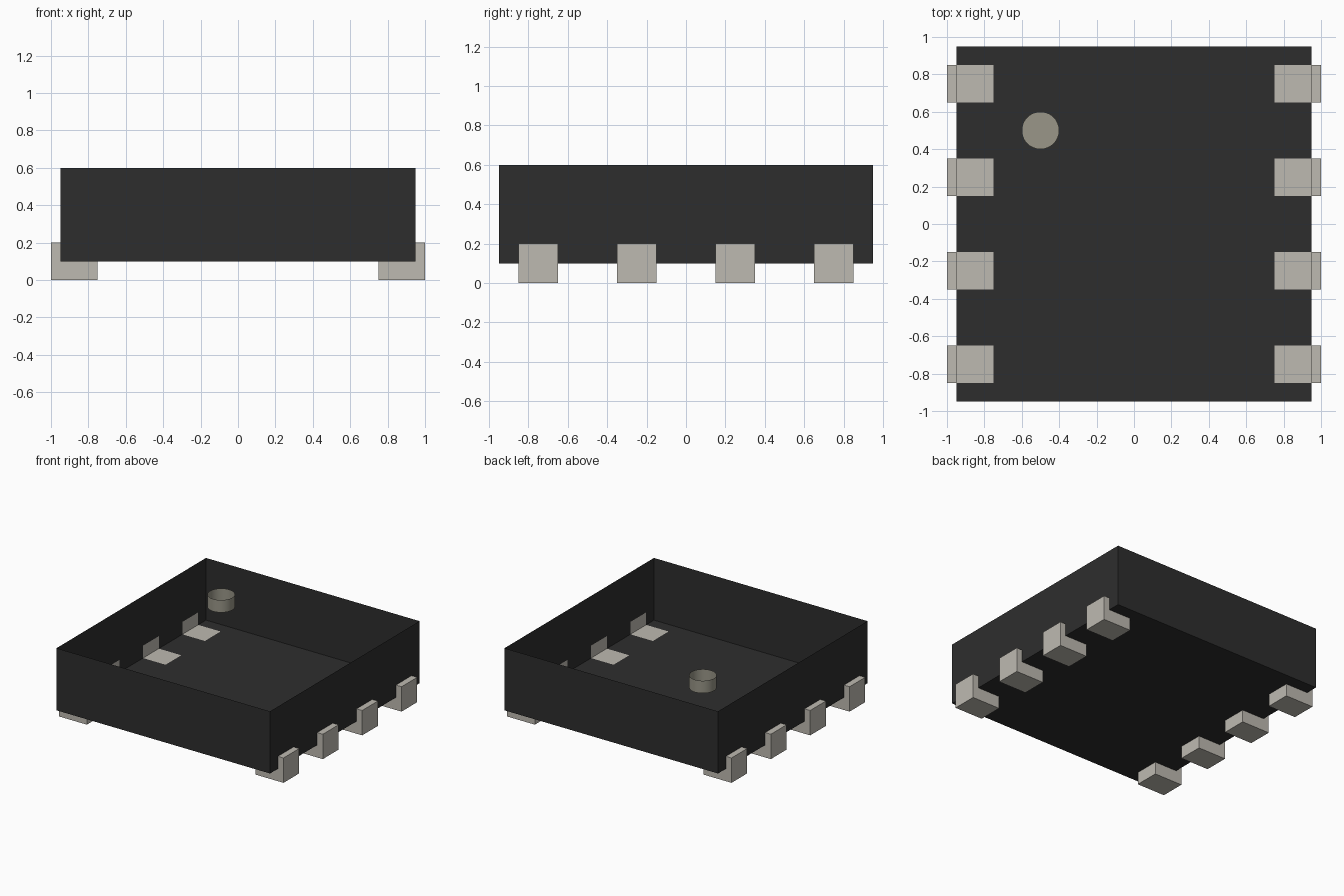
import bpy
import bmesh
from mathutils import Vector, Matrix

cube = bpy.data.objects.get("Cube")
if cube:
    bpy.data.objects.remove(cube, do_unlink=True)

HALF = 0.95                         # half width of the body
BOTTOM, TOP = 0.1, 0.6              # body height range
LEAD_ROWS = (-0.75, -0.25, 0.25, 0.75)
LEAD_HALF = 0.1                     # half width of one lead
FOOT_IN, LEAD_OUT, LEAD_TOP = 0.75, 1.0, 0.2


def material(name, rgb):
    mat = bpy.data.materials.new(name)
    mat.use_nodes = True
    mat.diffuse_color = (*rgb, 1)
    bsdf = mat.node_tree.nodes["Principled BSDF"]
    bsdf.inputs["Base Color"].default_value = (*rgb, 1)
    bsdf.inputs["Roughness"].default_value = 0.6
    return mat


black = material("black plastic", (0.027, 0.027, 0.027))
metal = material("pale metal", (0.515, 0.491, 0.440))
beige = material("beige marking", (0.319, 0.305, 0.246))


def finish(bm, name, mat):
    mesh = bpy.data.meshes.new(name)
    bm.to_mesh(mesh)
    bm.free()
    mesh.materials.append(mat)
    obj = bpy.data.objects.new(name, mesh)
    bpy.context.scene.collection.objects.link(obj)
    return obj


# Body: open-topped shell, with openings where the leads sit against it
bm = bmesh.new()
bmesh.ops.create_cube(bm, size=1, matrix=Matrix.Translation((0, 0, (BOTTOM + TOP) / 2))
                      @ Matrix.Diagonal((2 * HALF, 2 * HALF, TOP - BOTTOM, 1)))
bmesh.ops.delete(bm, geom=[f for f in bm.faces if f.normal.z > 0.5], context='FACES')
cuts = [((0, y + s * LEAD_HALF, 0), (0, 1, 0)) for y in LEAD_ROWS for s in (-1, 1)]
cuts += [((s * FOOT_IN, 0, 0), (1, 0, 0)) for s in (-1, 1)]
cuts.append(((0, 0, LEAD_TOP), (0, 0, 1)))
for point, normal in cuts:
    bmesh.ops.bisect_plane(bm, geom=bm.verts[:] + bm.edges[:] + bm.faces[:],
                           plane_co=Vector(point), plane_no=Vector(normal))


def under_lead(face):
    c = face.calc_center_median()
    return (abs(c.x) > FOOT_IN and c.z < LEAD_TOP and
            any(abs(c.y - y) < LEAD_HALF for y in LEAD_ROWS))


bmesh.ops.delete(bm, geom=[f for f in bm.faces if under_lead(f)], context='FACES')
finish(bm, "body_shell", black)


# Leads: L-shaped profile extruded along y
def add_lead(side, y, name):
    profile = [(FOOT_IN, 0), (LEAD_OUT, 0), (LEAD_OUT, LEAD_TOP),
               (HALF, LEAD_TOP), (HALF, BOTTOM), (FOOT_IN, BOTTOM)]
    bm = bmesh.new()
    face = bm.faces.new([bm.verts.new((side * x, y - LEAD_HALF, z)) for x, z in profile])
    ext = bmesh.ops.extrude_face_region(bm, geom=[face], use_keep_orig=True)
    bmesh.ops.translate(bm, vec=(0, 2 * LEAD_HALF, 0),
                        verts=[v for v in ext["geom"] if isinstance(v, bmesh.types.BMVert)])
    bmesh.ops.recalc_face_normals(bm, faces=bm.faces[:])
    finish(bm, name, metal)


for side, label in ((1, "left"), (-1, "right")):
    for i, y in enumerate(LEAD_ROWS, 1):
        add_lead(side, y, f"lead_{label}_{i}")

# Corner marker: shallow round cup, open at the top
bm = bmesh.new()
bmesh.ops.create_cone(bm, cap_ends=True, segments=48, radius1=0.1, radius2=0.1, depth=0.1,
                      matrix=Matrix.Translation((-0.5, 0.5, TOP - 0.05)))
bmesh.ops.delete(bm, geom=[f for f in bm.faces if f.normal.z > 0.5], context='FACES')
marker = finish(bm, "corner_marker", beige)
bpy.ops.object.select_all(action='DESELECT')
marker.select_set(True)
bpy.context.view_layer.objects.active = marker
bpy.ops.object.shade_smooth_by_angle()
